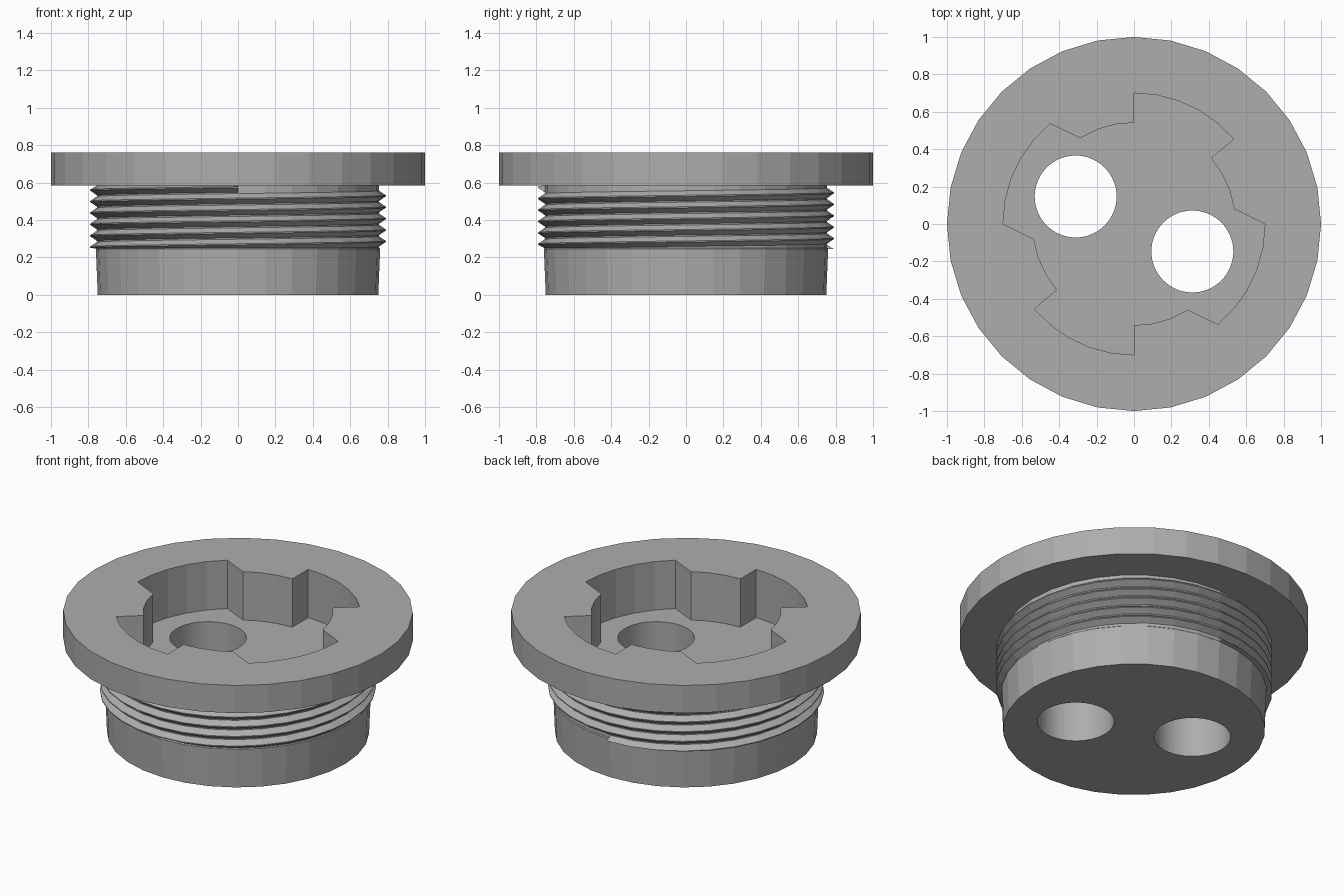
import bpy, bmesh
from math import sin, cos, pi, radians

cube = bpy.data.objects.get("Cube")
if cube:
    bpy.data.objects.remove(cube, do_unlink=True)

SIDES = 32
FLOOR_Z = 0.455
PITCH = 0.061

grey = bpy.data.materials.new("plain grey")
grey.use_nodes = True
colour = (0.42, 0.42, 0.42, 1)
grey.diffuse_color = colour
grey.node_tree.nodes["Principled BSDF"].inputs["Base Color"].default_value = colour


def finish(name, bm):
    bmesh.ops.recalc_face_normals(bm, faces=bm.faces)
    mesh = bpy.data.meshes.new(name)
    bm.to_mesh(mesh)
    bm.free()
    mesh.materials.append(grey)
    obj = bpy.data.objects.new(name, mesh)
    bpy.context.collection.objects.link(obj)
    return obj


def polar(r, degrees):
    return r * cos(radians(degrees)), r * sin(radians(degrees))


def stack(name, rings):
    """Closed solid from a list of equal-length point rings, bottom to top."""
    bm = bmesh.new()
    loops = [[bm.verts.new(p) for p in ring] for ring in rings]
    n = len(loops[0])
    for low, high in zip(loops, loops[1:]):
        for i in range(n):
            j = (i + 1) % n
            bm.faces.new((low[i], low[j], high[j], high[i]))
    bm.faces.new(loops[0][::-1])
    bm.faces.new(loops[-1])
    return finish(name, bm)


def circle(r, z, n=SIDES, centre=(0, 0)):
    return [(centre[0] + r * cos(2 * pi * i / n),
             centre[1] + r * sin(2 * pi * i / n), z) for i in range(n)]


def cut(target, cutter):
    mod = target.modifiers.new("cut", 'BOOLEAN')
    mod.operation = 'DIFFERENCE'
    mod.solver = 'EXACT'
    mod.object = cutter
    bpy.context.view_layer.objects.active = target
    bpy.ops.object.modifier_apply(modifier=mod.name)
    bpy.data.objects.remove(cutter, do_unlink=True)


# Plug body: tapered foot, straight neck and wide flange
body = stack("plug_body", [circle(r, z) for r, z in (
    (0.75, 0), (0.76, 0.245), (0.755, 0.25), (0.755, 0.585), (1, 0.585), (1, 0.76))])

# Key pocket: four lobes, alternately straight-sided and flared
outline = []


def arc(r, start, end, steps):
    outline.extend(polar(r, start + (end - start) * i / steps) for i in range(steps + 1))


for turn in (0, 180):
    arc(0.70, turn, turn + 40 - 90, 5)
    arc(0.542, turn - 58, turn - 90, 3)
    arc(0.70, turn - 90, turn - 139.5, 5)
    arc(0.542, turn - 139.5, turn - 171.5, 3)
cut(body, stack("pocket_cutter", [[(x, y, z) for x, y in outline]
                                  for z in (FLOOR_Z, 0.9)]))

# Two round through holes in the pocket floor
for side in (-1, 1):
    centre = (0.312 * side, -0.147 * side)
    cut(body, stack("hole_cutter", [circle(0.219, z, 64, centre)
                                    for z in (-0.1, 0.6)]))

# Right-handed screw thread, trimmed flat at its lower end
sections = []
start, end = 90, 90 + 5.5 * 360
for k in range(int(5.5 * SIDES) + 1):
    angle = start + k * 360 / SIDES
    mid = 0.24 + PITCH * (angle - start) / 360
    section = []
    for r, dz in ((0.745, -0.034), (0.79, -0.003), (0.79, 0.003), (0.745, 0.034)):
        section.append((*polar(r, angle), min(max(mid + dz, 0.245), 0.59)))
    sections.append(section)
stack("screw_thread", sections)
